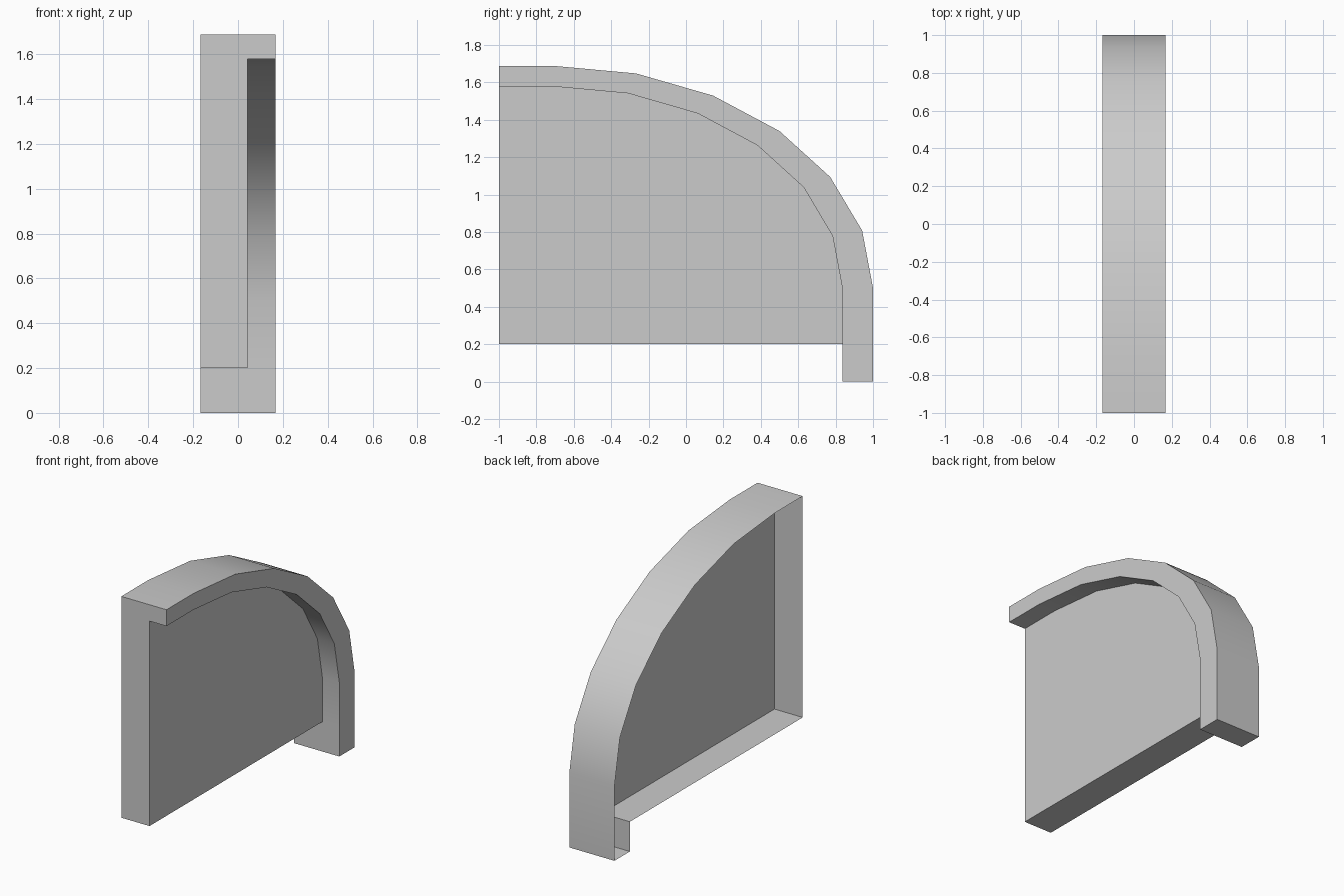
import bpy, bmesh, math

if "Cube" in bpy.data.objects:
    bpy.data.objects.remove(bpy.data.objects["Cube"])

W = 0.168       # half width of the arch
PX = 0.042      # right face of the recessed panel
PZ = 0.2        # underside of the panel
CY, CZ = -0.71, 0.5   # centre of the elliptical curve


def arch_profile(end_y, top_z, foot_z):
    """Flat run, quarter ellipse in six steps, then a straight leg (y, z)."""
    pts = [(-1.0, top_z)]
    for i in range(7):
        a = math.radians(15 * i)
        pts.append((CY + (end_y - CY) * math.sin(a), CZ + (top_z - CZ) * math.cos(a)))
    return pts + [(end_y, foot_z)]


IY, IZ, OZ = 0.836, 1.578, 1.688
outer = arch_profile(1.0, OZ, 0.0)
inner = arch_profile(IY, IZ, PZ)

bm = bmesh.new()


def face(points):
    return bm.faces.new([bm.verts.new(p) for p in points])


def strip(profile, x0, x1):
    for (ya, za), (yb, zb) in zip(profile, profile[1:]):
        face([(x0, ya, za), (x0, yb, zb), (x1, yb, zb), (x1, ya, za)])


# Curved outside and inside of the arch
strip(outer, -W, W)
strip(inner, PX, W)
# Right-hand rim of the arch
face([(W, y, z) for y, z in outer + [(IY, 0.0)] + inner[::-1]])
# Recessed panel and its underside (the left side is open)
face([(PX, y, z) for y, z in inner[::-1]] + [(PX, -1, PZ)])
face([(-W, -1, PZ), (-W, IY, PZ), (PX, IY, PZ), (PX, -1, PZ)])
# L-shaped front end
face([(-W, -1, PZ), (PX, -1, PZ), (PX, -1, IZ), (W, -1, IZ), (W, -1, OZ), (-W, -1, OZ)])
# Foot of the leg: inner face and sole
face([(-W, IY, 0), (W, IY, 0), (W, IY, PZ), (PX, IY, PZ), (-W, IY, PZ)])
face([(-W, IY, 0), (-W, 1, 0), (W, 1, 0), (W, IY, 0)])

bmesh.ops.remove_doubles(bm, verts=bm.verts[:], dist=1e-4)
bmesh.ops.recalc_face_normals(bm, faces=bm.faces[:])
# Point the shell outward, judged by the panel-side faces looking along +x
if sum(f.normal.x * f.calc_area() for f in bm.faces) < 0:
    bmesh.ops.reverse_faces(bm, faces=bm.faces[:])

mesh = bpy.data.meshes.new("arched_panel")
bm.to_mesh(mesh)
bm.free()
obj = bpy.data.objects.new("arched_panel", mesh)
bpy.context.collection.objects.link(obj)

mat = bpy.data.materials.new("light_grey")
mat.diffuse_color = (0.6, 0.6, 0.6, 1)
mat.use_nodes = True
mat.node_tree.nodes["Principled BSDF"].inputs["Base Color"].default_value = mat.diffuse_color
mesh.materials.append(mat)

# Smooth curve, sharp corners
bpy.context.view_layer.objects.active = obj
obj.select_set(True)
bpy.ops.object.shade_smooth_by_angle(angle=math.radians(30))
